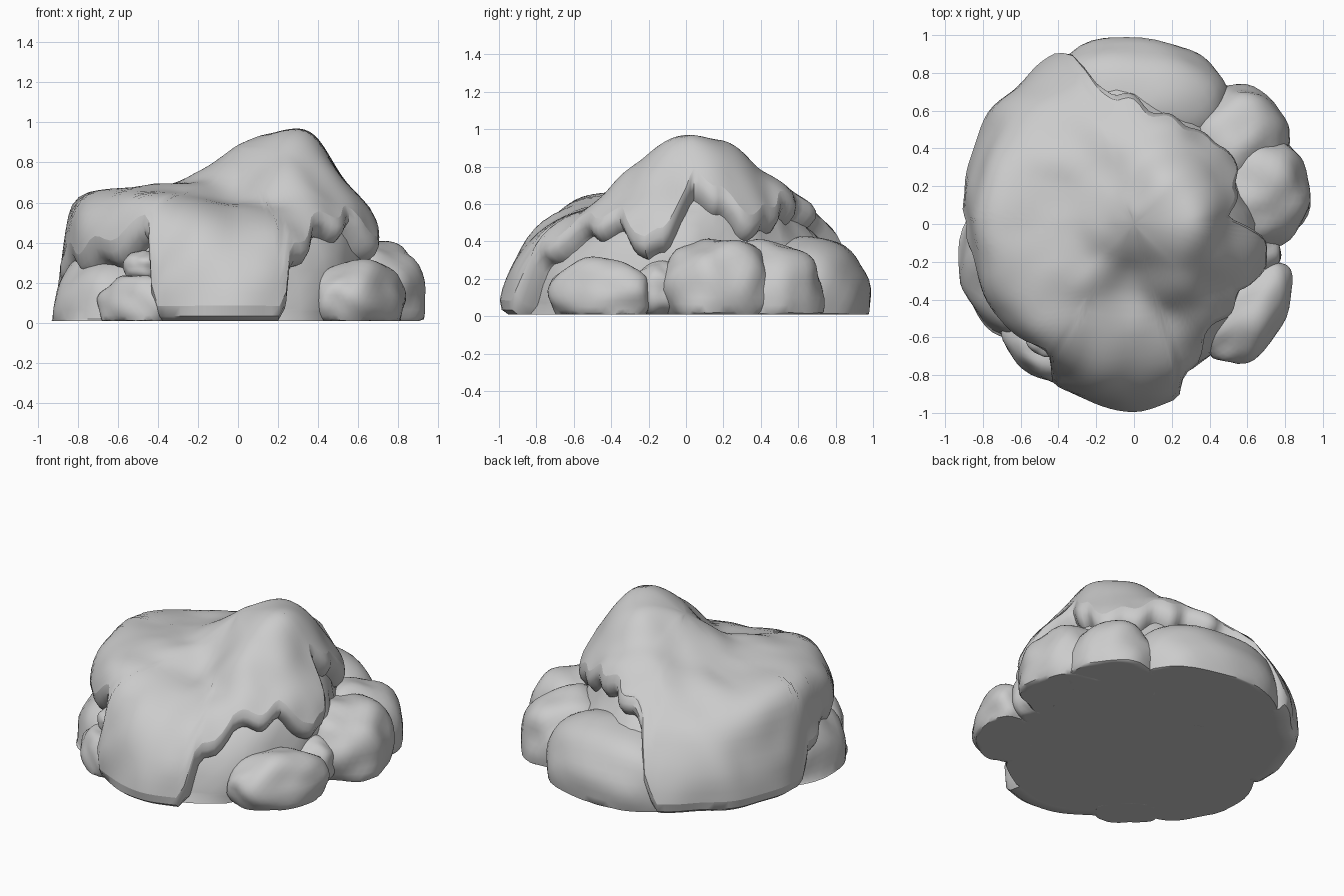
import bpy, bmesh, math, random
from mathutils import Vector, Matrix, noise

if "Cube" in bpy.data.objects:
    bpy.data.objects.remove(bpy.data.objects["Cube"])

random.seed(4)

# Distance from the ground centre to the cover surface:
# one row per 45 degrees of azimuth (0 = +x), columns at elevation 0, 18, 36, 54, 72
RADII = [
    (.74, .79, .85, .90, 1.01),
    (.86, .84, .80, .89, .97),
    (1.0, .96, .90, .87, .86),
    (.97, .97, .92, .82, .79),
    (.92, .93, 1.01, .84, .77),
    (.91, .93, .98, .84, .75),
    (1.0, .97, .89, .74, .74),
    (.86, .86, .86, .87, .91),
]
PEAK = .875
# Lower rim of the cover: azimuth, elevation (0 = reaches the ground)
RIM = [(-76, 0), (-72, 18), (-66, 22), (-58, 33), (-45, 34), (-32, 36), (-25, 31), (-17, 24),
       (-9, 29), (-3, 42), (4, 52), (12, 50), (20, 46), (28, 38), (40, 37), (52, 41), (68, 44),
       (84, 42), (98, 36), (106, 30), (110, 12), (114, 0),
       (174, 0), (180, 12), (190, 18), (210, 18), (225, 23), (237, 28), (241, 14), (244, 0), (284, 0)]


def spline(a, b, c, d, t):
    return b + .5 * t * (c - a + t * (2*a - 5*b + 4*c - d + t * (3*(b - c) + d - a)))


def ring_radius(az, k):
    k = max(k, 0)
    if k == 5:
        return PEAK
    if k > 5:
        az, k = az + 180, 4
    u = (az % 360) / 45
    i = int(u)
    return spline(*(RADII[(i + j) % 8][k] for j in (-1, 0, 1, 2)), u - i)


def radius(az, el):
    v = min(el / 18, 4.9999)
    k = int(v)
    return spline(*(ring_radius(az, k + j) for j in (-1, 0, 1, 2)), v - k)


def rim(az):
    a = (az + 76) % 360 - 76
    for (a0, e0), (a1, e1) in zip(RIM, RIM[1:]):
        if a0 <= a <= a1:
            e = e0 + (e1 - e0) * (a - a0) / (a1 - a0)
            return e + (1.8 * math.sin(a * .33) if e > 10 else 0)
    return 0


def polar(az, el, scale, bump):
    a, e = math.radians(az), math.radians(el)
    d = Vector((math.cos(a) * math.cos(e), math.sin(a) * math.cos(e), math.sin(e)))
    p = d * (radius(az, el) * scale + bump * noise.noise(d * 4))
    p.z = max(p.z, .01)
    return p


def finish(bm, name):
    bmesh.ops.recalc_face_normals(bm, faces=bm.faces)
    mesh = bpy.data.meshes.new(name)
    bm.to_mesh(mesh)
    bm.free()
    ob = bpy.data.objects.new(name, mesh)
    bpy.context.collection.objects.link(ob)
    bpy.ops.object.select_all(action='DESELECT')
    ob.select_set(True)
    bpy.context.view_layer.objects.active = ob
    bpy.ops.object.shade_smooth_by_angle(angle=math.radians(40))


def dome(name, edge, profile, bump, cap=False, n=144, rows=24):
    """Polar shell; profile = (elevation offset, scale) pairs that round the rim inward."""
    bm = bmesh.new()
    rings = []
    lip = len(profile)
    for r in range(rows + lip):
        ring = []
        for i in range(n):
            az = 360 * i / n
            e = edge(az)
            if r < lip:
                drop, s = profile[r]
                el = max(e + drop, 0)
            else:
                s, el = profile[-1][1], e + 5 + (84 - e) * (r - lip) / rows
            ring.append(bm.verts.new(polar(az, el, s, bump)))
        rings.append(ring)
    top = bm.verts.new((0, 0, PEAK * profile[-1][1]))
    for lo, hi in zip(rings, rings[1:]):
        for i in range(n):
            j = (i + 1) % n
            bm.faces.new((lo[i], lo[j], hi[j], hi[i]))
    for i in range(n):
        bm.faces.new((rings[-1][i], rings[-1][(i + 1) % n], top))
    if cap:
        bm.faces.new(rings[0])
    finish(bm, name)


def boulder(name, centre, size, turn=0, bump=.12, power=2.2):
    """Lumpy stone with a flat underside."""
    bm = bmesh.new()
    bmesh.ops.create_icosphere(bm, subdivisions=4, radius=1)
    rot = Matrix.Rotation(math.radians(turn), 3, 'Z')
    seed = Vector((random.random() * 9, random.random() * 9, 0))
    for v in bm.verts:
        d = v.co.normalized()
        k = sum(abs(c) ** power for c in d) ** (-1 / power)
        p = d * k * (1 + bump * noise.noise(d * 1.8 + seed))
        v.co = Vector(centre) + rot @ Vector([a * b for a, b in zip(p, size)])
        v.co.z = max(v.co.z, .01)
    finish(bm, name)


# Thick cover draped over the mound, rim tucked inward
dome("cover", rim, [(1, .78), (-1, .89), (0, .95), (2, .985), (5, 1.0)], .03)

# Rock core seen through the openings, closed underneath
dome("rock_core", lambda az: 0, [(0, .88), (4, .87)], .05, cap=True, n=48, rows=12)

# Cover lobes lying low at the back and the front left
boulder("back_ledge", (.03, .66, .10), (.48, .32, .33), -8, .06)
boulder("front_left_foot", (-.50, -.66, .08), (.22, .13, .16), -40)

# Boulders around the base
boulder("left_boulder", (-.60, -.20, .02), (.32, .40, .34), 8)
boulder("front_left_stone", (-.47, -.60, .28), (.10, .10, .08), -30)
boulder("front_right_boulder", (.61, -.46, .11), (.31, .18, .20), 58)
boulder("right_boulder", (.65, .17, .14), (.28, .30, .28), 5)
boulder("back_right_boulder", (.53, .45, .10), (.29, .27, .30), 40)
boulder("gap_stone", (.62, -.15, .14), (.16, .14, .15), 20)
